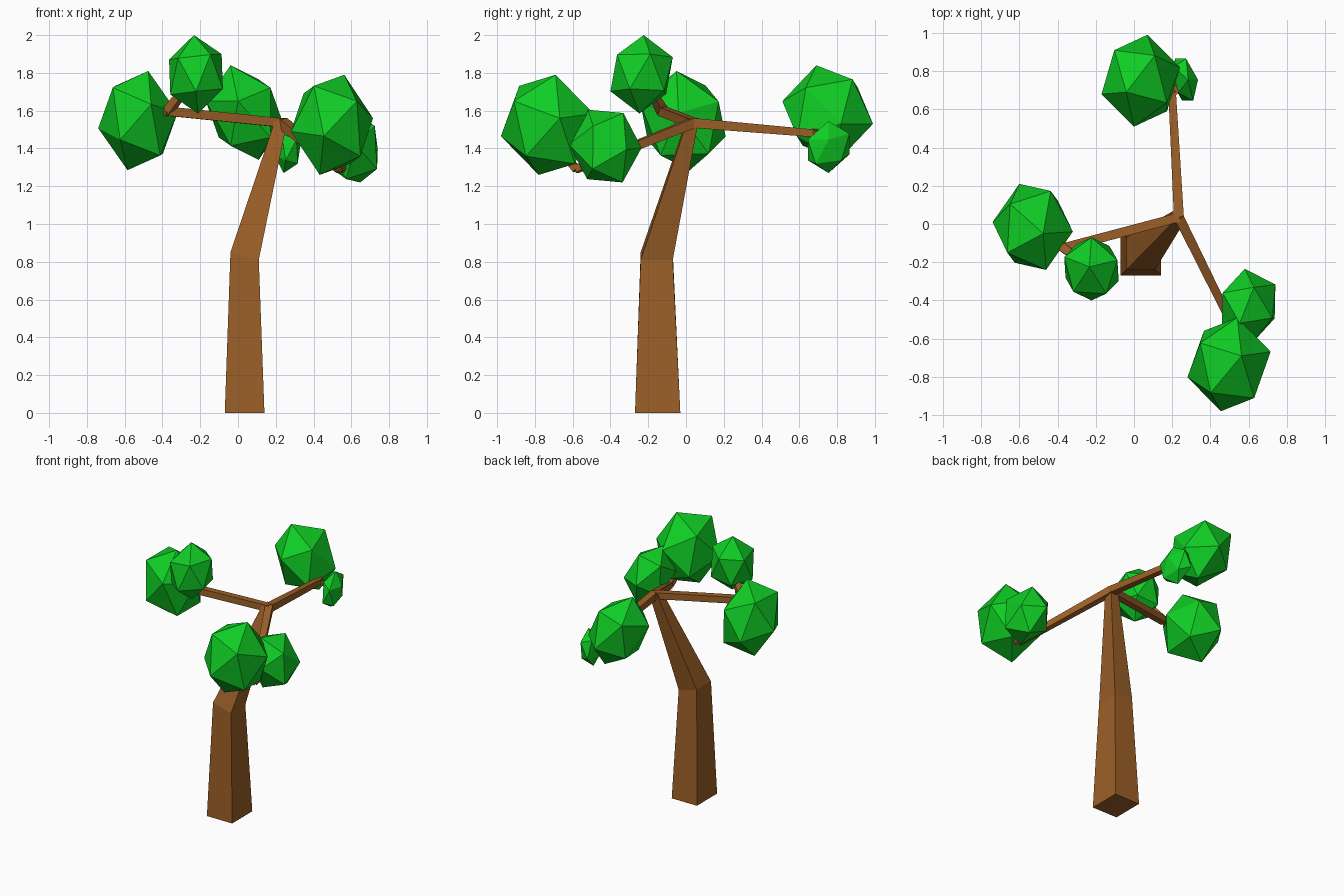
import bpy
import bmesh
from mathutils import Matrix, Vector

cube = bpy.data.objects.get("Cube")
if cube:
    bpy.data.objects.remove(cube, do_unlink=True)


def material(name, rgb):
    mat = bpy.data.materials.new(name)
    mat.use_nodes = True
    color = (*rgb, 1)
    mat.diffuse_color = color
    mat.node_tree.nodes["Principled BSDF"].inputs["Base Color"].default_value = color
    return mat


BARK = material("bark brown", (0.33, 0.115, 0.021))
LEAF = material("leaf green", (0.005, 0.61, 0.018))


def finish(name, bm, mat):
    bmesh.ops.recalc_face_normals(bm, faces=bm.faces)
    mesh = bpy.data.meshes.new(name)
    bm.to_mesh(mesh)
    bm.free()
    mesh.materials.append(mat)
    obj = bpy.data.objects.new(name, mesh)
    bpy.context.scene.collection.objects.link(obj)


def loft(name, rings):
    """Join four-sided rings into a closed, tapered limb."""
    bm = bmesh.new()
    loops = [[bm.verts.new(p) for p in ring] for ring in rings]
    for low, high in zip(loops, loops[1:]):
        for i in range(4):
            j = (i + 1) % 4
            bm.faces.new((low[i], low[j], high[j], high[i]))
    bm.faces.new(loops[0])
    bm.faces.new(loops[-1])
    finish(name, bm, BARK)


CORNERS = ((-1, -1), (1, -1), (1, 1), (-1, 1))


def trunk_ring(x, y, z, hx, hy, tilt=0):
    return [(x + i * hx, y + j * hy, z - tilt * i) for i, j in CORNERS]


def branch(name, start, end, r0, r1):
    """Square tapered limb between two points."""
    start, end = Vector(start), Vector(end)
    along = (end - start).normalized()
    side = along.cross(Vector((0, 0, 1))).normalized()
    up = side.cross(along)
    loft(name, [[p + (side * i + up * j) * r for i, j in CORNERS]
                for p, r in ((start, r0), (end, r1))])


GOLD = (1 + 5 ** 0.5) / 2
BASE_FACE = Matrix(((0, 1, GOLD), (GOLD, 0, 1), (1, GOLD, 0))).transposed()


def foliage(name, low, high, corners):
    """Twenty-sided clump, turned so one face has the given corner directions
    and fitted between the low and high bounds."""
    turn = Matrix(corners).transposed() @ BASE_FACE.inverted()
    points = []
    for s in (-1, 1):
        for t in (-GOLD, GOLD):
            points += [turn @ Vector(p) for p in ((0, s, t), (t, 0, s), (s, t, 0))]
    reach = [max(p[k] for p in points) for k in range(3)]
    bm = bmesh.new()
    for p in points:
        bm.verts.new([(low[k] + high[k]) / 2 + p[k] / reach[k] * (high[k] - low[k]) / 2
                      for k in range(3)])
    bmesh.ops.convex_hull(bm, input=bm.verts)
    finish(name, bm, LEAF)


# Bent trunk
loft("trunk", [
    trunk_ring(0.035, -0.15, 0, 0.105, 0.12),
    trunk_ring(0.035, -0.155, 0.83, 0.075, 0.085, 0.02),
    trunk_ring(0.23, 0.035, 1.55, 0.03, 0.03, 0.01),
])

# Main branches and the twigs that carry the foliage
FORK = (0.235, 0.035, 1.535)
LEFT, BACK, FRONT = (-0.37, -0.125, 1.597), (0.2, 0.68, 1.48), (0.54, -0.58, 1.29)
for name, start, end, r0, r1 in (
    ("right_branch", FORK, LEFT, 0.024, 0.024),
    ("back_branch", FORK, BACK, 0.026, 0.02),
    ("front_branch", FORK, FRONT, 0.026, 0.02),
    ("right_outer_twig", LEFT, (-0.5, -0.04, 1.57), 0.024, 0.015),
    ("right_upper_twig", LEFT, (-0.24, -0.22, 1.77), 0.024, 0.015),
    ("back_outer_twig", BACK, (0.06, 0.74, 1.56), 0.02, 0.012),
    ("back_small_twig", BACK, (0.26, 0.75, 1.42), 0.02, 0.012),
    ("front_outer_twig", FRONT, (0.5, -0.72, 1.45), 0.02, 0.012),
    ("front_small_twig", FRONT, (0.59, -0.46, 1.36), 0.02, 0.012),
):
    branch(name, start, end, r0, r1)

# Foliage clumps
foliage("right_outer_foliage", (-0.74, -0.24, 1.285), (-0.32, 0.21, 1.81),
        ((-0.055, 0.035, -0.26), (-0.21, 0.025, -0.04), (-0.07, 0.225, -0.085)))
foliage("right_upper_foliage", (-0.365, -0.4, 1.585), (-0.08, -0.07, 2),
        ((-0.011, 0.011, 0.207), (0.137, 0.046, 0.107), (0, 0.165, 0.09)))
foliage("back_large_foliage", (-0.17, 0.51, 1.34), (0.24, 0.99, 1.84),
        ((0.075, 0.06, -0.25), (0.035, 0.24, -0.06), (0.205, 0.07, -0.06)))
foliage("back_small_foliage", (0.19, 0.645, 1.27), (0.335, 0.865, 1.545),
        ((0.02, 0, 0.137), (0.07, 0, 0.04), (0.01, 0.105, 0.07)))
foliage("front_large_foliage", (0.28, -0.98, 1.26), (0.715, -0.49, 1.79),
        ((0.065, 0.045, 0.265), (0.217, 0.067, 0.035), (0.043, 0.245, 0.06)))
foliage("front_small_foliage", (0.46, -0.62, 1.22), (0.74, -0.235, 1.605),
        ((-0.02, 0.19, -0.01), (0.026, 0.095, 0.185), (0.135, 0.11, -0.02)))
